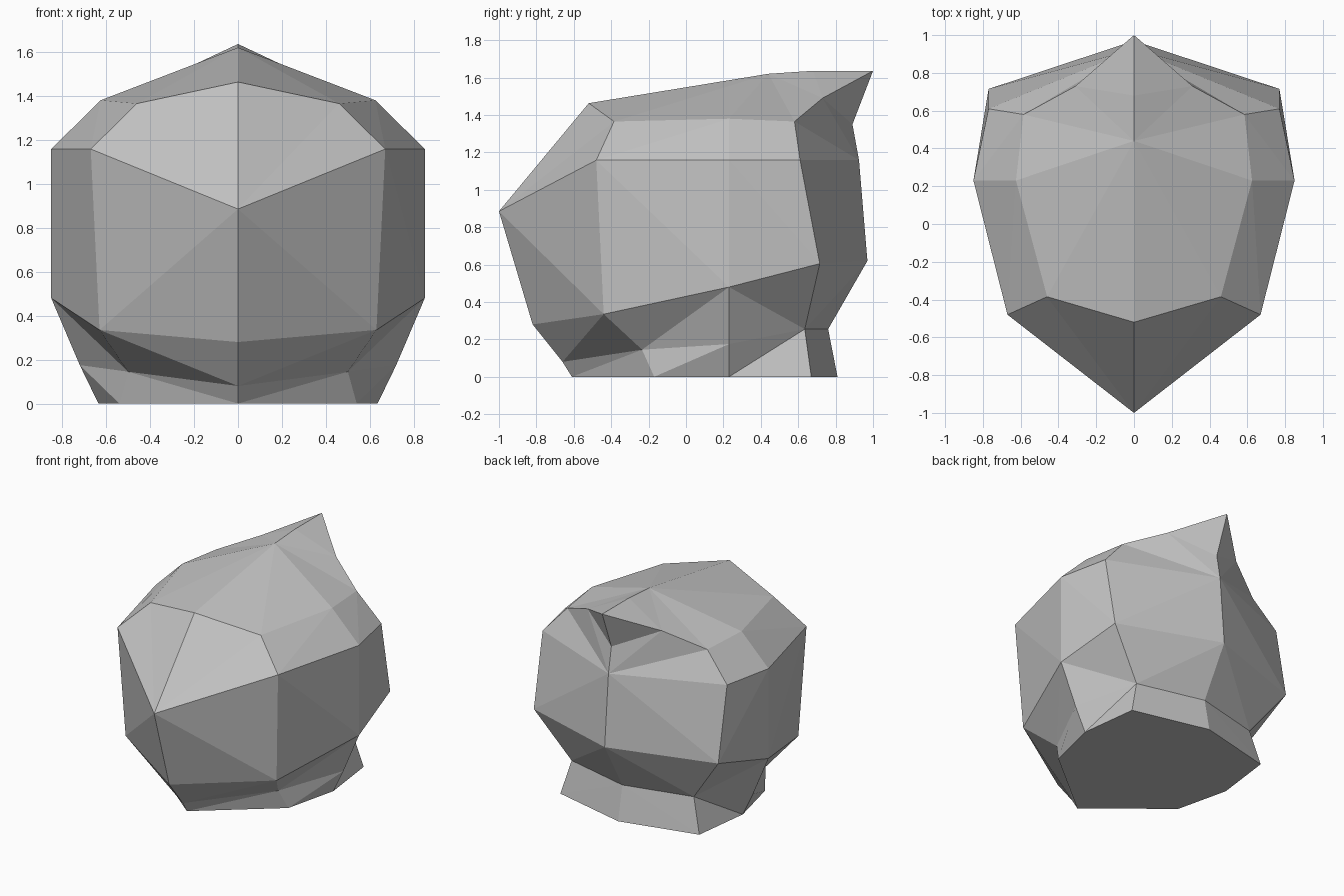
import bpy, bmesh

if "Cube" in bpy.data.objects:
    bpy.data.objects.remove(bpy.data.objects["Cube"])

grey = bpy.data.materials.new("plain_grey")
grey.diffuse_color = (0.55, 0.55, 0.55, 1)
grey.use_nodes = True
grey.node_tree.nodes["Principled BSDF"].inputs["Base Color"].default_value = grey.diffuse_color

# Half-contours of the helmet, each running front centre -> side -> back centre
base = [(0, -.61, 0), (.54, -.17, 0), (.635, .23, 0), (.58, .67, 0), (0, .81, 0)]
collar = [(0, -.66, .08), (.50, -.235, .145), (.72, .23, .175), (.51, .635, .255), (0, .76, .255)]
jaw = [(0, -.82, .28), (.63, -.44, .335), (.85, .23, .48), (.77, .715, .605), (0, .97, .62)]
brow = [(0, -1, .885), (.67, -.48, 1.158), (.85, .23, 1.158), (.77, .61, 1.158), (0, .925, 1.158)]
crown = [(0, -.52, 1.463), (.46, -.385, 1.365), (.625, .23, 1.38), (.585, .58, 1.365), (0, .89, 1.35)]

bm = bmesh.new()
rings = [[bm.verts.new(p) for p in ring] for ring in (base, collar, jaw, brow, crown)]

# Split direction of each panel: "/" rises towards the back, "\" rises towards the front
splits = ["////", "//\\/", "\\\\\\/", "///"]


def bridge(low, high, pattern):
    for i, s in enumerate(pattern):
        a, b, c, d = low[i], low[i + 1], high[i + 1], high[i]
        for tri in ([(a, b, c), (a, c, d)] if s == "/" else [(a, b, d), (b, c, d)]):
            bm.faces.new(tri)


for low, high, pattern in zip(rings, rings[1:], splits):
    bridge(low, high, pattern)

# Flat underside
bm.faces.new(rings[0][::-1])

# Roof fan and the pointed overhang at the back
peak = bm.verts.new((0, .44, 1.62))
ridge = bm.verts.new((0, .68, 1.636))
tip = bm.verts.new((0, 1, 1.636))
rim = bm.verts.new((.31, .73, 1.49))
front, temple, side, rear, notch = rings[4]
cheek, nape = rings[3][3:]
for tri in [(front, temple, peak), (temple, side, peak), (side, rear, peak),
            (rear, rim, peak), (rim, ridge, peak), (rim, tip, ridge),
            (cheek, nape, rear), (rear, nape, rim), (rim, nape, notch),
            (rim, notch, tip)]:
    bm.faces.new(tri)

mesh = bpy.data.meshes.new("helmet")
bm.to_mesh(mesh)
bm.free()
mesh.materials.append(grey)
helmet = bpy.data.objects.new("helmet", mesh)
bpy.context.collection.objects.link(helmet)

# Other half
mirror = helmet.modifiers.new("mirror", 'MIRROR')
mirror.use_clip = True
mirror.merge_threshold = 0.001
